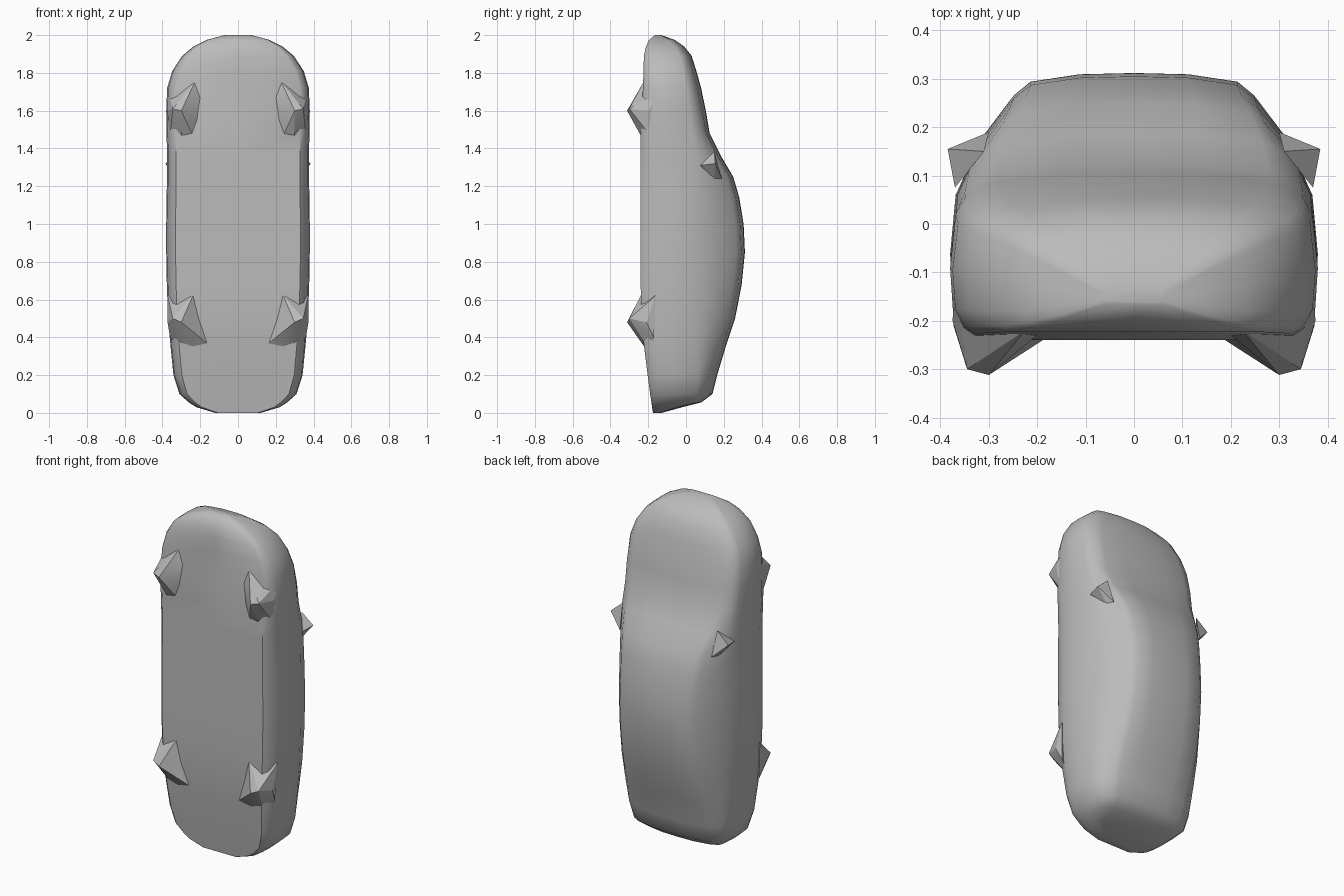
import bpy, bmesh

grey = bpy.data.materials.new("plain grey")
grey.diffuse_color = (0.5, 0.5, 0.5, 1)


def finish(bm, name, smooth_angle):
    bmesh.ops.recalc_face_normals(bm, faces=bm.faces[:])
    me = bpy.data.meshes.new(name)
    bm.to_mesh(me)
    bm.free()
    ob = bpy.data.objects.new(name, me)
    bpy.context.collection.objects.link(ob)
    me.materials.append(grey)
    bpy.ops.object.select_all(action='DESELECT')
    ob.select_set(True)
    bpy.context.view_layer.objects.active = ob
    bpy.ops.object.shade_smooth_by_angle(angle=smooth_angle)
    return ob


# Car body stations from tail to nose: z, half width, floor y, roof y, roof half width
stations = [
    (0.00, 0.12, -0.175, -0.13, 0.10),
    (0.03, 0.22, -0.180, -0.02, 0.18),
    (0.055, 0.26, -0.183, 0.08, 0.20),
    (0.10, 0.31, -0.190, 0.14, 0.22),
    (0.20, 0.342, -0.203, 0.165, 0.235),
    (0.35, 0.357, -0.222, 0.21, 0.24),
    (0.50, 0.370, -0.237, 0.26, 0.235),
    (0.68, 0.377, -0.240, 0.295, 0.23),
    (0.85, 0.380, -0.240, 0.312, 0.225),
    (1.00, 0.380, -0.240, 0.305, 0.225),
    (1.14, 0.378, -0.240, 0.282, 0.235),
    (1.25, 0.376, -0.240, 0.25, 0.25),
    (1.36, 0.376, -0.240, 0.185, 0.28),
    (1.48, 0.378, -0.240, 0.125, 0.295),
    (1.60, 0.380, -0.235, 0.105, 0.295),
    (1.72, 0.375, -0.228, 0.08, 0.285),
    (1.81, 0.348, -0.225, 0.055, 0.265),
    (1.89, 0.295, -0.223, 0.03, 0.22),
    (1.94, 0.235, -0.212, -0.01, 0.18),
    (1.975, 0.165, -0.195, -0.06, 0.13),
    (2.00, 0.07, -0.165, -0.13, 0.055),
]


def half_section(w, yb, yt, rw):
    h = yt - yb
    belt = min(0.06, yt - 0.25 * h)
    corner = yt - min(0.018, 0.1 * h)
    return [(0, yb), (0.87 * w, yb), (0.93 * w, yb + 0.05 * h),
            (0.985 * w, yb + 0.17 * h), (w, (yb + belt) / 2 + 0.05 * h),
            (0.97 * w, belt),
            (0.52 * w + 0.48 * rw + 0.01, belt + 0.5 * (corner - belt)),
            (0.15 * w + 0.85 * rw, belt + 0.88 * (corner - belt)),
            (0.95 * rw, corner), (0.5 * rw, yt - 0.15 * (yt - corner)), (0, yt)]


bm = bmesh.new()
rings = []
for z, w, yb, yt, rw in stations:
    half = half_section(w, yb, yt, rw)
    ring = half + [(-x, y) for x, y in half[-2:0:-1]]
    rings.append([bm.verts.new((x, y, z)) for x, y in ring])
n = len(rings[0])
for a, b in zip(rings, rings[1:]):
    for i in range(n):
        j = (i + 1) % n
        bm.faces.new((a[i], a[j], b[j], b[i]))
bm.faces.new(rings[0])
bm.faces.new(rings[-1])
finish(bm, "car_body", 0.7)


# Faceted parts made as convex shells, one per side
def shell_pair(name, points):
    for side, s in (("right", 1), ("left", -1)):
        bm = bmesh.new()
        for x, y, z in points:
            bm.verts.new((s * x, y, z))
        res = bmesh.ops.convex_hull(bm, input=bm.verts[:])
        junk = [g for g in res["geom_interior"] if isinstance(g, bmesh.types.BMVert)]
        bmesh.ops.delete(bm, geom=junk, context='VERTS')
        finish(bm, side + "_" + name, 0.35)


# Front wheels
shell_pair("front_wheel", [
    (0.30, -0.312, 1.60), (0.345, -0.30, 1.61), (0.225, -0.22, 1.76),
    (0.20, -0.23, 1.67), (0.215, -0.235, 1.55), (0.24, -0.235, 1.47),
    (0.30, -0.235, 1.46), (0.36, -0.19, 1.47), (0.375, -0.20, 1.60),
    (0.37, -0.13, 1.70), (0.32, -0.12, 1.76)])

# Rear wheels
shell_pair("rear_wheel", [
    (0.30, -0.312, 0.48), (0.345, -0.30, 0.50), (0.235, -0.235, 0.63),
    (0.22, -0.235, 0.55), (0.165, -0.225, 0.37), (0.23, -0.21, 0.335),
    (0.30, -0.19, 0.33), (0.36, -0.17, 0.40), (0.373, -0.21, 0.48),
    (0.372, -0.16, 0.62)])

# Door mirrors
shell_pair("door_mirror", [
    (0.385, 0.155, 1.32), (0.31, 0.15, 1.385), (0.37, 0.075, 1.31),
    (0.32, 0.15, 1.24), (0.30, 0.19, 1.24)])
